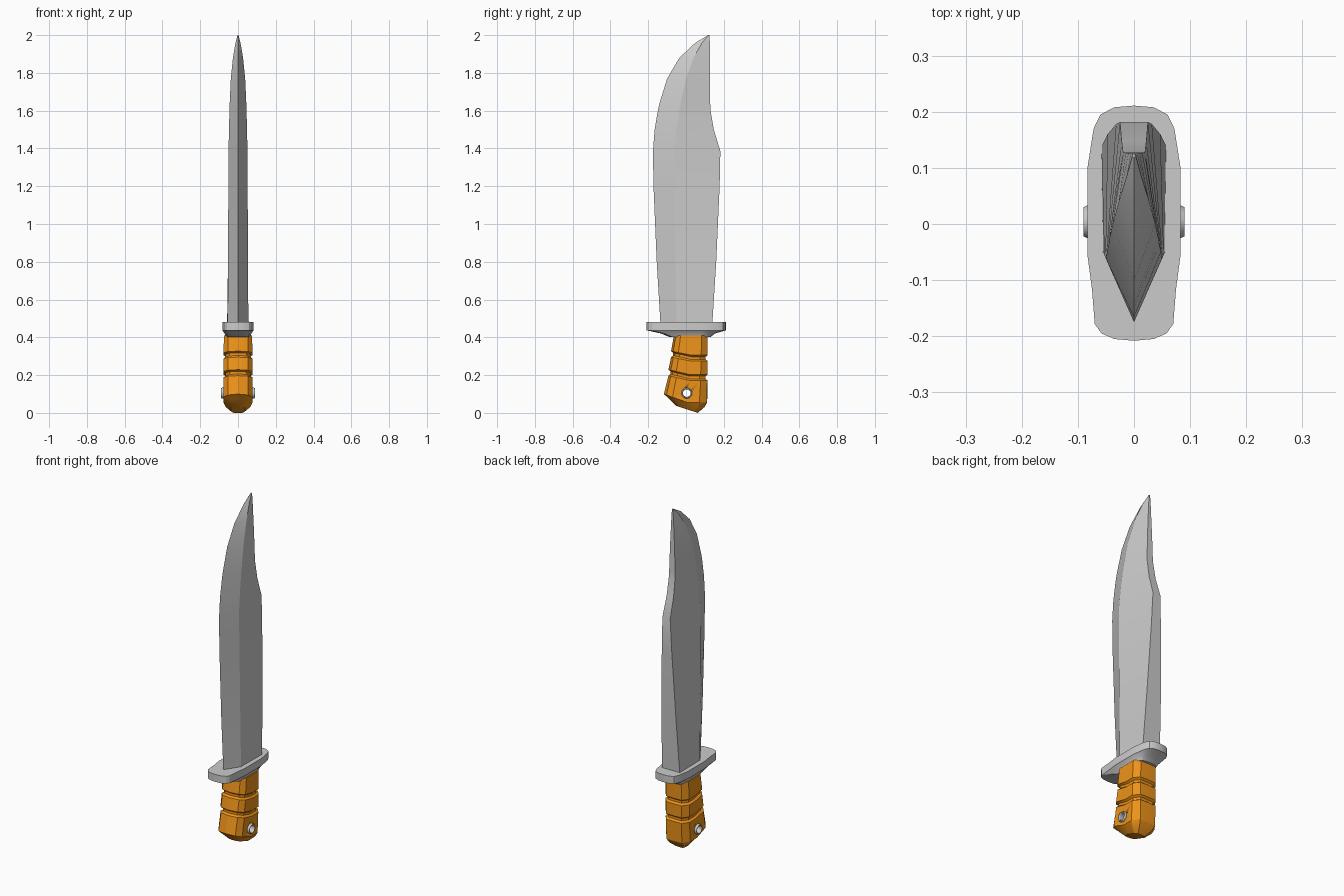
import bpy, bmesh, math

if "Cube" in bpy.data.objects:
    bpy.data.objects.remove(bpy.data.objects["Cube"])


def make_object(name, rings, closed=False, angle=25):
    """Skin a stack of equal-length point rings into one object."""
    bm = bmesh.new()
    loops = [[bm.verts.new(p) for p in ring] for ring in rings]
    n = len(loops[0])
    pairs = list(zip(loops, loops[1:]))
    if closed:
        pairs.append((loops[-1], loops[0]))
    for a, b in pairs:
        for i in range(n):
            j = (i + 1) % n
            bm.faces.new((a[i], a[j], b[j], b[i]))
    if not closed:
        bm.faces.new(loops[0])
        bm.faces.new(loops[-1])
    bmesh.ops.recalc_face_normals(bm, faces=bm.faces)
    mesh = bpy.data.meshes.new(name)
    bm.to_mesh(mesh)
    bm.free()
    obj = bpy.data.objects.new(name, mesh)
    bpy.context.collection.objects.link(obj)
    bpy.ops.object.select_all(action='DESELECT')
    obj.select_set(True)
    bpy.context.view_layer.objects.active = obj
    bpy.ops.object.shade_smooth_by_angle(angle=math.radians(angle))
    return obj


def mirrored(half):
    """Complete a half outline (ends on x = 0 are not doubled)."""
    return half + [(-x, y, z) for x, y, z in reversed(half) if x > 1e-6]


def disc(x, r, n=20):
    return [(x, 0.004 + r * math.cos(2 * math.pi * i / n),
             0.105 + r * math.sin(2 * math.pi * i / n)) for i in range(n)]


# Blade: z, edge y, ridge y, ridge half-width, spine y, spine half-width
stations = [
    (0.45, -0.134, -0.05, 0.055, 0.138, 0.058),
    (0.80, -0.155, -0.055, 0.053, 0.160, 0.047),
    (1.20, -0.172, -0.06, 0.051, 0.178, 0.032),
    (1.385, -0.175, -0.062, 0.050, 0.182, 0.025),
    (1.50, -0.166, -0.05, 0.048, 0.147, 0.022),
    (1.60, -0.149, -0.035, 0.045, 0.130, 0.020),
    (1.64, -0.140, -0.028, 0.044, 0.128, 0.019),
    (1.77, -0.100, 0.000, 0.038, 0.127, 0.015),
    (1.88, -0.035, 0.040, 0.027, 0.126, 0.010),
    (1.96, 0.050, 0.085, 0.013, 0.126, 0.006),
    (2.00, 0.118, 0.121, 0.003, 0.125, 0.003),
]
make_object("blade", [mirrored([(0, e, z), (rw, r, z), (sw, s, z)])
                      for z, e, r, rw, s, sw in stations])

# Guard: plate with a tapered underside
outline = [(0, -0.208), (0.035, -0.205), (0.058, -0.195), (0.07, -0.178), (0.075, -0.115),
           (0.083, -0.055), (0.083, 0.10), (0.072, 0.17), (0.06, 0.195), (0.035, 0.208), (0, 0.211)]
levels = [(0.48, 1, 1, 0), (0.437, 1, 1, 0), (0.42, 0.86, 0.68, 0.01), (0.402, 0.78, 0.52, 0.02)]
make_object("guard", [mirrored([(x * sx, y * sy + dy, z) for x, y in outline])
                      for z, sx, sy, dy in levels])


# Handle: slanted rings, front z / back z / front y / back y / half-width / slant length
def grip_ring(zf, zb, yf, yb, w, k=0.55):
    d = yb - yf
    half = [(0, yf), (0.7 * w, yf + 0.06 * d), (w, yf + 0.2 * d), (w, yf + 0.55 * d),
            (w, yb - 0.18 * d), (0.65 * w, yb - 0.01 * d), (0, yb)]
    return mirrored([(x, y, zf + (zb - zf) * min(1, (y - yf) / (k * d))) for x, y in half])


def groove(zf, zb, yf, yb=0.115, w=0.077):
    cut = 0.011
    return [grip_ring(zf + dz, zb + dz, yf + c, yb - c, w - c)
            for dz, c in ((0.016, 0), (0.007, cut), (-0.007, cut), (-0.016, 0))]


rings = [grip_ring(0.41, 0.41, -0.064, 0.115, 0.074)]
rings += groove(0.311, 0.290, -0.079)
rings += groove(0.213, 0.187, -0.093)
rings += [grip_ring(0.10, 0.055, -0.117, 0.112, 0.077),
          grip_ring(0.072, 0.03, -0.087, 0.097, 0.064, 0.8),
          grip_ring(0.038, 0.0, -0.053, 0.062, 0.036, 1)]
handle = make_object("handle", rings, angle=28)
orange = bpy.data.materials.new("orange")
orange.diffuse_color = (0.85, 0.29, 0.01, 1)
orange.use_nodes = True
orange.node_tree.nodes["Principled BSDF"].inputs["Base Color"].default_value = orange.diffuse_color
handle.data.materials.append(orange)

# Lanyard hole through the handle
cutter = make_object("hole_cutter", [disc(-0.2, 0.026), disc(0.2, 0.026)])
cutter.hide_render = True
mod = handle.modifiers.new("hole", 'BOOLEAN')
mod.operation = 'DIFFERENCE'
mod.solver = 'EXACT'
mod.object = cutter
handle.modifiers.move(len(handle.modifiers) - 1, 0)
bpy.context.view_layer.objects.active = handle
bpy.ops.object.modifier_apply(modifier="hole")
bpy.data.objects.remove(cutter)

# Hollow metal tube lining the hole
make_object("lanyard_tube", [disc(x, r) for x, r in
            ((-0.084, 0.029), (0.084, 0.029), (0.09, 0.026), (0.09, 0.023), (0.084, 0.020),
             (-0.084, 0.020), (-0.09, 0.023), (-0.09, 0.026))], closed=True)
